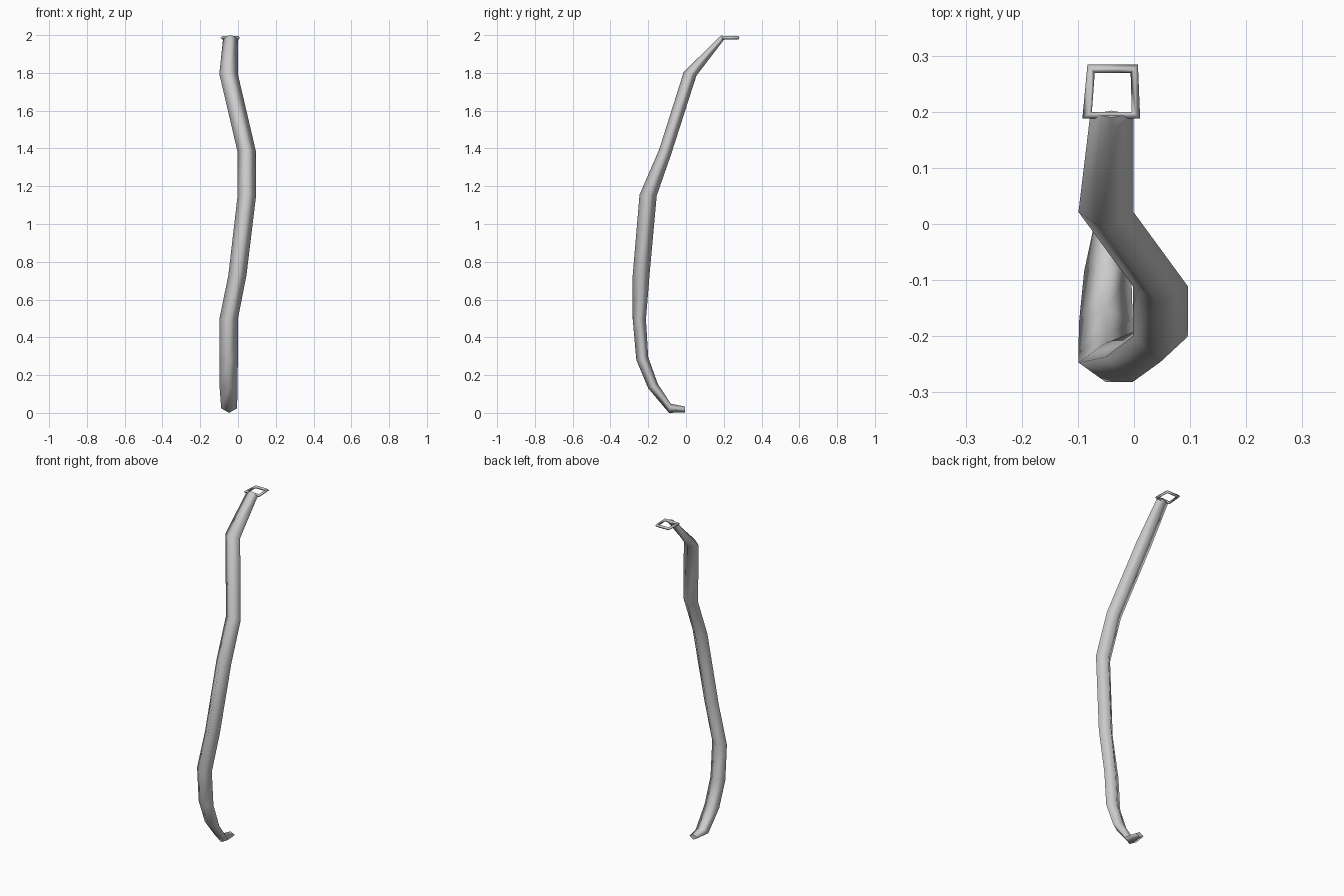
import bpy

if "Cube" in bpy.data.objects:
    bpy.data.objects.remove(bpy.data.objects["Cube"])


def make_mesh(name, rings, closed):
    """Skin a list of four-point rings; cap the ends unless it is a loop."""
    n = len(rings)
    verts = [p for ring in rings for p in ring]
    faces = []
    for i in range(n if closed else n - 1):
        a, b = i * 4, ((i + 1) % n) * 4
        for k in range(4):
            m = (k + 1) % 4
            faces.append((a + k, a + m, b + m, b + k))
    if not closed:
        faces += [(3, 2, 1, 0), tuple(range(4 * n - 4, 4 * n))]
    mesh = bpy.data.meshes.new(name)
    mesh.from_pydata(verts, [], faces)
    obj = bpy.data.objects.new(name, mesh)
    bpy.context.collection.objects.link(obj)
    bpy.context.view_layer.objects.active = obj
    obj.select_set(True)
    bpy.ops.object.mode_set(mode='EDIT')
    bpy.ops.mesh.select_all(action='SELECT')
    bpy.ops.mesh.normals_make_consistent(inside=False)
    bpy.ops.object.mode_set(mode='OBJECT')
    for p in mesh.polygons:
        p.use_smooth = len(faces) - p.index > (0 if closed else 2)
    obj.select_set(False)
    return obj


# Curved shaft: centre x, half width, front (y, z), back (y, z)
stations = [
    (-0.045, 0.027, (-0.006, 0.003), (-0.006, 0.034)),
    (-0.047, 0.042, (-0.090, 0.000), (-0.080, 0.048)),
    (-0.050, 0.048, (-0.200, 0.130), (-0.150, 0.155)),
    (-0.050, 0.049, (-0.263, 0.280), (-0.200, 0.295)),
    (-0.050, 0.049, (-0.282, 0.495), (-0.212, 0.495)),
    (-0.003, 0.048, (-0.282, 0.730), (-0.193, 0.730)),
    (0.047, 0.049, (-0.246, 1.155), (-0.155, 1.150)),
    (0.047, 0.049, (-0.142, 1.395), (-0.080, 1.365)),
    (-0.050, 0.049, (-0.012, 1.805), (0.055, 1.785)),
    (-0.040, 0.039, (0.172, 1.985), (0.202, 1.977)),
    (-0.040, 0.036, (0.190, 2.000), (0.202, 1.980)),
]
rings = []
for cx, hw, (fy, fz), (by, bz) in stations:
    my, mz = (fy + by) / 2, (fz + bz) / 2
    rings.append([(cx, fy, fz), (cx + hw, my, mz), (cx, by, bz), (cx - hw, my, mz)])
make_mesh("curved_shaft", rings, False)

# Small tapered loop at the top: outer and inner corners (x, y)
outer = [(-0.092, 0.188), (0.011, 0.188), (0.007, 0.284), (-0.083, 0.284)]
inner = [(-0.075, 0.200), (-0.004, 0.200), (-0.006, 0.269), (-0.070, 0.269)]
loop = []
for (ox, oy), (ix, iy) in zip(outer, inner):
    mx, my, z = (ox + ix) / 2, (oy + iy) / 2, 1.986
    loop.append([(ox, oy, z), (mx, my, z + 0.009), (ix, iy, z), (mx, my, z - 0.009)])
make_mesh("top_loop", loop, True)
